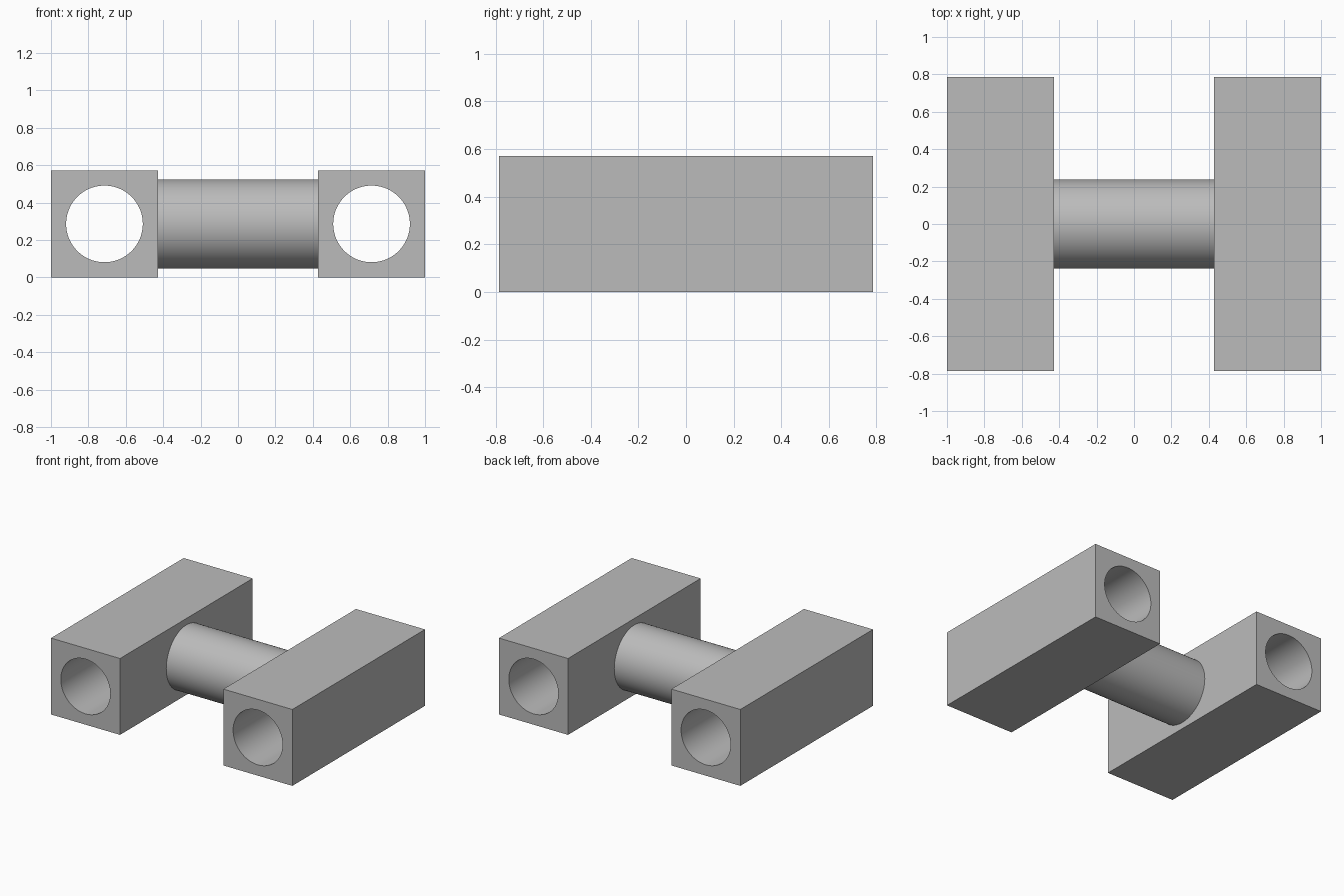
import bpy
import math

cube = bpy.data.objects.get("Cube")
if cube:
    bpy.data.objects.remove(cube, do_unlink=True)

SIDE = 0.572        # width and height of each block
LENGTH = 1.57       # block length along y
MID_Z = SIDE / 2
BLOCK_X = 1 - SIDE / 2
INNER_X = 1 - SIDE
HOLE_R = 0.205
BAR_R = 0.238

grey = bpy.data.materials.new("plain grey")
grey.use_nodes = True
colour = (0.5, 0.5, 0.5, 1)
grey.diffuse_color = colour
grey.node_tree.nodes["Principled BSDF"].inputs["Base Color"].default_value = colour


def cylinder(name, radius, depth, location, rotation):
    bpy.ops.mesh.primitive_cylinder_add(vertices=96, radius=radius, depth=depth,
                                        location=location, rotation=rotation)
    obj = bpy.context.object
    obj.name = name
    obj.data.materials.append(grey)
    return obj


def smooth(obj):
    bpy.ops.object.select_all(action='DESELECT')
    obj.select_set(True)
    bpy.context.view_layer.objects.active = obj
    bpy.ops.object.shade_smooth_by_angle(angle=math.radians(30))


def bored_block(name, x):
    # Square block with a round hole running through its whole length
    bpy.ops.mesh.primitive_cube_add(size=1, location=(x, 0, MID_Z))
    block = bpy.context.object
    block.name = name
    block.scale = (SIDE, LENGTH, SIDE)
    bpy.ops.object.transform_apply(location=False, rotation=False, scale=True)
    block.data.materials.append(grey)

    cutter = cylinder("hole_cutter", HOLE_R, LENGTH + 0.2, (x, 0, MID_Z),
                      (math.pi / 2, 0, 0))
    cutter.hide_render = True
    bore = block.modifiers.new("bore", 'BOOLEAN')
    bore.operation = 'DIFFERENCE'
    bore.solver = 'EXACT'
    bore.object = cutter
    bpy.context.view_layer.objects.active = block
    bpy.ops.object.modifier_apply(modifier=bore.name)
    bpy.data.objects.remove(cutter, do_unlink=True)
    smooth(block)


# The two side blocks
for name, side in (("left_block", 1), ("right_block", -1)):
    bored_block(name, side * BLOCK_X)

# Round bar joining the inner faces of the blocks
smooth(cylinder("connecting_bar", BAR_R, 2 * INNER_X, (0, 0, MID_Z),
                (0, math.pi / 2, 0)))
